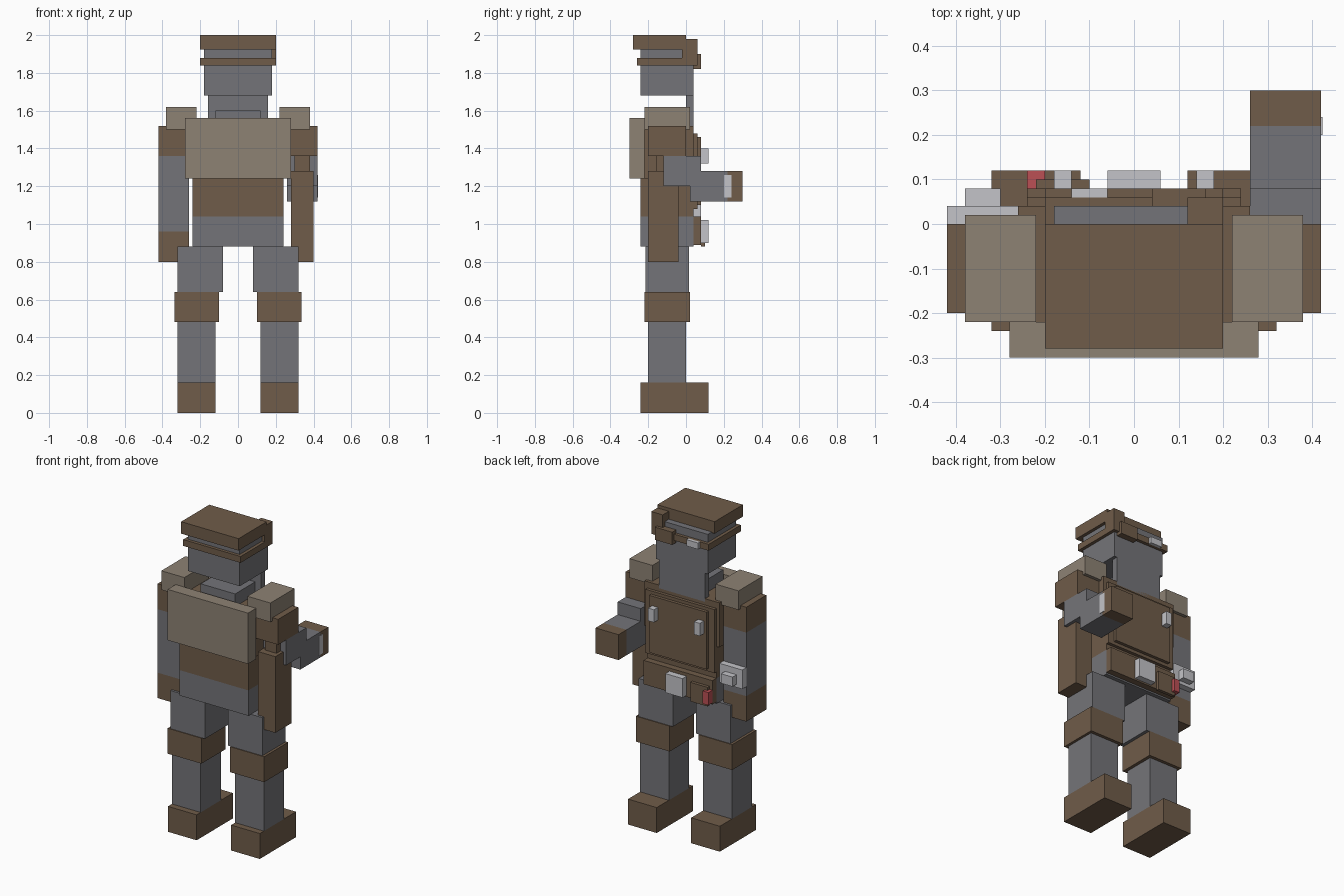
import bpy
import bmesh
from mathutils import Vector

cube = bpy.data.objects.get("Cube")
if cube:
    bpy.data.objects.remove(cube, do_unlink=True)


def make_material(name, rgb):
    mat = bpy.data.materials.new(name)
    mat.use_nodes = True
    color = (*rgb, 1)
    mat.diffuse_color = color
    mat.node_tree.nodes["Principled BSDF"].inputs["Base Color"].default_value = color
    return mat


BROWN = make_material("brown leather", (0.16, 0.107, 0.067))
GREY = make_material("grey cloth", (0.175, 0.175, 0.19))
TAN = make_material("tan armour", (0.27, 0.224, 0.175))
WHITE = make_material("pale metal", (0.55, 0.55, 0.58))
RED = make_material("red canister", (0.5, 0.08, 0.09))


def box(name, mat, x, y, z):
    """Box spanning the given (low, high) ranges."""
    low, high = (Vector(c) for c in zip(x, y, z))
    bm = bmesh.new()
    bmesh.ops.create_cube(bm, size=1)
    bmesh.ops.scale(bm, vec=high - low, verts=bm.verts)
    mesh = bpy.data.meshes.new(name)
    bm.to_mesh(mesh)
    bm.free()
    mesh.materials.append(mat)
    obj = bpy.data.objects.new(name, mesh)
    obj.location = (low + high) / 2
    bpy.context.collection.objects.link(obj)


def pair(name, mat, x, y, z):
    """Matching boxes on both sides."""
    box("left_" + name, mat, x, y, z)
    box("right_" + name, mat, (-x[1], -x[0]), y, z)


# Legs
pair("boot", BROWN, (0.12, 0.32), (-0.24, 0.12), (0, 0.16))
pair("shin", GREY, (0.12, 0.32), (-0.2, 0), (0.16, 0.48))
pair("knee_pad", BROWN, (0.1, 0.336), (-0.22, 0.02), (0.48, 0.64))
pair("thigh", GREY, (0.08, 0.32), (-0.215, 0.015), (0.64, 0.88))

# Torso and armour
box("hips", GREY, (-0.24, 0.24), (-0.24, 0.04), (0.88, 1.04))
box("waist", BROWN, (-0.24, 0.24), (-0.24, 0.04), (1.04, 1.24))
box("upper_torso", BROWN, (-0.26, 0.26), (-0.22, 0.04), (1.24, 1.52))
box("armour_plate", TAN, (-0.28, 0.28), (-0.3, -0.22), (1.24, 1.56))
pair("shoulder_pad", TAN, (0.22, 0.38), (-0.22, 0.02), (1.5, 1.62))
box("vest_panel", BROWN, (-0.24, 0.24), (0.04, 0.06), (1.08, 1.48))
box("vest_raised_panel", BROWN, (-0.2, 0.2), (0.06, 0.08), (1.1, 1.46))
pair("vest_clasp", WHITE, (0.14, 0.18), (0.08, 0.12), (1.32, 1.4))

# Belt and its gear
box("belt", BROWN, (-0.24, 0.24), (0.04, 0.08), (0.89, 1.04))
box("buckle", WHITE, (-0.06, 0.06), (0.08, 0.12), (0.9, 1.02))
box("belt_pouch", BROWN, (-0.22, -0.1), (0.08, 0.1), (0.88, 1))
box("canister", RED, (-0.24, -0.2), (0.08, 0.12), (0.9, 0.98))

# Hanging arm with wrist device
box("right_sleeve", BROWN, (-0.42, -0.26), (-0.2, 0), (1.36, 1.52))
box("right_arm", GREY, (-0.42, -0.26), (-0.2, 0), (0.96, 1.36))
box("right_glove", BROWN, (-0.42, -0.26), (-0.2, 0), (0.8, 0.96))
box("wrist_device", WHITE, (-0.42, -0.26), (0, 0.04), (1.02, 1.14))
box("wrist_button", WHITE, (-0.38, -0.3), (0.04, 0.08), (1.04, 1.1))

# Bent arm reaching out
box("left_sleeve", BROWN, (0.26, 0.42), (-0.2, 0), (1.36, 1.52))
box("left_elbow", GREY, (0.26, 0.42), (-0.12, 0.08), (1.2, 1.36))
box("left_forearm", GREY, (0.26, 0.42), (0.02, 0.22), (1.12, 1.28))
box("left_glove", BROWN, (0.26, 0.42), (0.22, 0.3), (1.12, 1.28))
box("glove_plate", WHITE, (0.418, 0.423), (0.2, 0.24), (1.14, 1.26))

# Scabbard at the side
box("scabbard", BROWN, (0.28, 0.4), (-0.2, -0.04), (0.8, 1.28))
box("scabbard_grip", BROWN, (0.3, 0.38), (-0.16, -0.12), (1.28, 1.37))

# Neck and head
box("collar", GREY, (-0.12, 0.12), (-0.2, 0), (1.5, 1.6))
box("neck", GREY, (-0.16, 0.16), (0, 0.04), (1.5, 1.68))
box("head", GREY, (-0.18, 0.18), (-0.24, 0.04), (1.68, 1.93))

# Headgear
box("head_band", BROWN, (-0.2, 0.2), (-0.26, 0.06), (1.84, 1.88))
box("cap", BROWN, (-0.2, 0.2), (-0.28, 0), (1.925, 2))
box("visor_hinge", BROWN, (0.12, 0.2), (-0.02, 0.06), (1.88, 1.98))
box("visor_lens", BROWN, (0.04, 0.16), (0.04, 0.08), (1.82, 1.9))
box("head_lamp", WHITE, (-0.14, -0.06), (0.04, 0.08), (1.84, 1.88))
